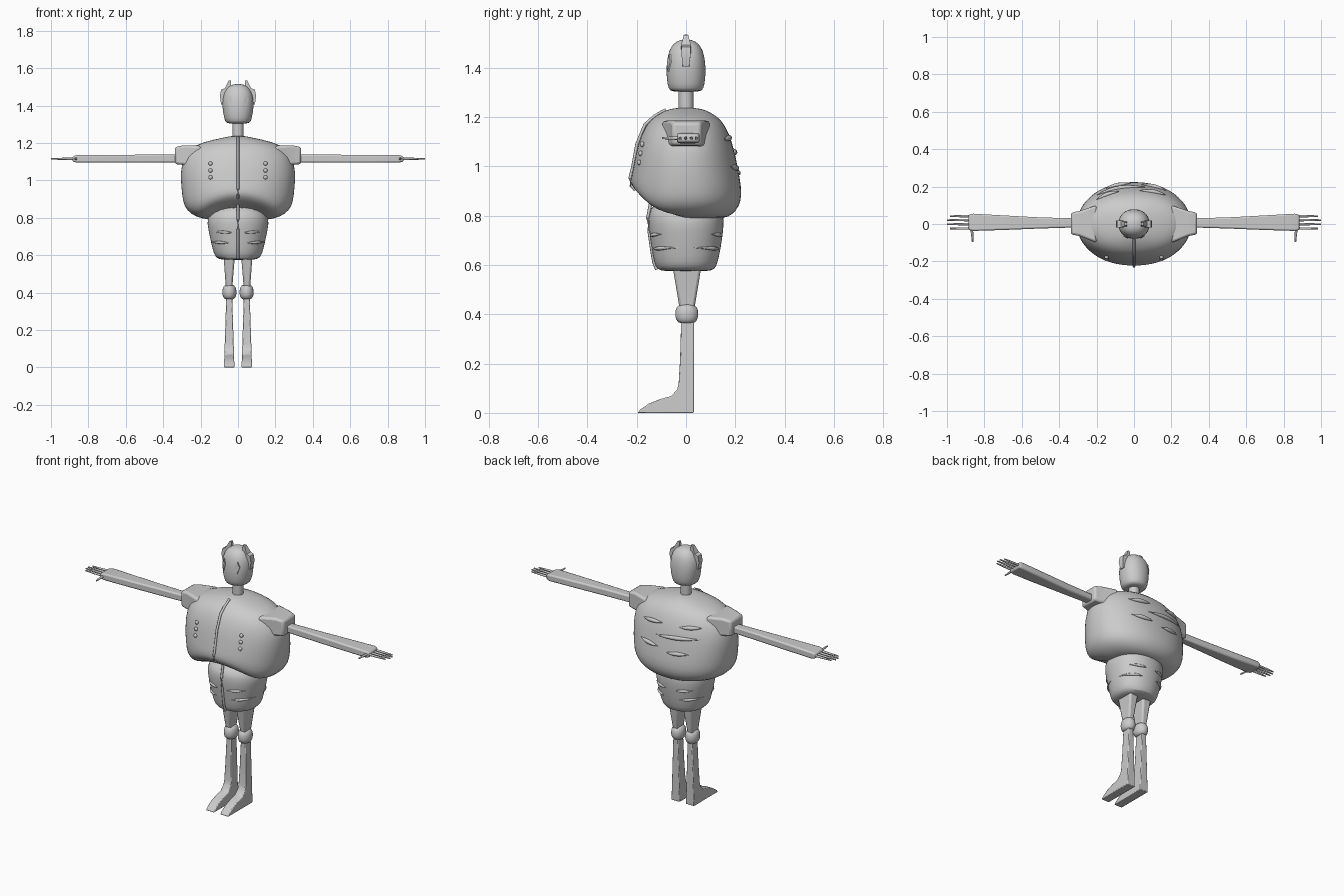
import bpy, bmesh, math
from mathutils import Vector

if "Cube" in bpy.data.objects:
    bpy.data.objects.remove(bpy.data.objects["Cube"])

POW = 2.15


def finish(ob, angle=50):
    bpy.ops.object.select_all(action='DESELECT')
    ob.select_set(True)
    bpy.context.view_layer.objects.active = ob
    bpy.ops.object.shade_smooth_by_angle(angle=math.radians(angle))
    return ob


def loft(name, rings, subsurf=0, bevel=0, angle=50):
    """Skin a list of equal-length point rings and cap both ends."""
    bm = bmesh.new()
    vs = [[bm.verts.new(p) for p in r] for r in rings]
    n = len(vs[0])
    for a, b in zip(vs, vs[1:]):
        for i in range(n):
            bm.faces.new((a[i], a[(i + 1) % n], b[(i + 1) % n], b[i]))
    bm.faces.new(vs[0])
    bm.faces.new(vs[-1])
    bmesh.ops.recalc_face_normals(bm, faces=bm.faces)
    me = bpy.data.meshes.new(name)
    bm.to_mesh(me)
    bm.free()
    ob = bpy.data.objects.new(name, me)
    bpy.context.collection.objects.link(ob)
    if bevel:
        m = ob.modifiers.new("bevel", 'BEVEL')
        m.width, m.segments = bevel, 2
    if subsurf:
        m = ob.modifiers.new("smooth", 'SUBSURF')
        m.levels = m.render_levels = subsurf
    return finish(ob, angle)


def body_pt(ring, a, lift=0.0):
    """Point on an oval ring (z, half width, front depth, back depth)."""
    z, rx, rf, rb = ring
    c, s = math.cos(a), math.sin(a)
    sup = lambda v: math.copysign(abs(v) ** (2 / POW), v)
    if lift and s < 0:
        x = abs(sup(c) * rx)
        z += lift * (1 - min(1, x / 0.22) ** 2) * min(1, max(0, (0.98 - z) / 0.16)) * min(1, -1.3 * s)
    return Vector((sup(c) * rx, sup(s) * (rb if s > 0 else rf), z))


def body(name, rings, lift=0.0, n=32):
    return loft(name, [[body_pt(r, math.tau * i / n, lift) for i in range(n)] for r in rings], subsurf=1)


def surf(rings, x, z, side):
    """Point on the body surface at given x and z, side -1 front / 1 back."""
    rings = sorted(rings, reverse=True)
    for a, b in zip(rings, rings[1:]):
        if a[0] >= z >= b[0]:
            t = (a[0] - z) / (a[0] - b[0])
            _, rx, rf, rb = [p + (q - p) * t for p, q in zip(a, b)]
            y = max(0, 1 - (abs(x) / rx) ** POW) ** (1 / POW)
            return Vector((x, side * y * (rf if side < 0 else rb), z))


def tube(name, pts, radii, n=8):
    pts = [Vector(p) for p in pts]
    rings = []
    for i, p in enumerate(pts):
        d = pts[min(i + 1, len(pts) - 1)] - pts[max(i - 1, 0)]
        q = d.to_track_quat('Z', 'Y')
        rings.append([p + q @ Vector((math.cos(math.tau * k / n), math.sin(math.tau * k / n), 0)) * radii[i]
                      for k in range(n)])
    return loft(name, rings)


def ball(name, loc, scale):
    bpy.ops.mesh.primitive_uv_sphere_add(segments=20, ring_count=12, radius=1, location=loc)
    ob = bpy.context.object
    ob.name, ob.scale = name, scale
    return finish(ob)


def box_ring(x, y0, y1, z0, z1):
    return [(x, y0, z0), (x, y1, z0), (x, y1, z1), (x, y0, z1)]


# Coat body and lower garment
COAT = [(1.238, .03, .04, .04), (1.23, .07, .08, .08), (1.205, .19, .125, .125), (1.17, .265, .165, .16),
        (1.09, .306, .198, .192), (1.0, .308, .214, .21), (.92, .3, .226, .226), (.86, .29, .222, .226),
        (.82, .255, .205, .205), (.795, .2, .18, .175), (.785, .13, .13, .13)]
SHORTS = [(.87, .14, .14, .14), (.79, .168, .155, .155), (.74, .16, .15, .152), (.67, .145, .14, .142),
          (.61, .131, .13, .129), (.582, .115, .118, .118), (.574, .08, .09, .09)]
body("coat", COAT, lift=0.085)
body("shorts", SHORTS)

# Front seams
front = -math.pi / 2
seam = [body_pt(r, front, 0.085) + Vector((0, -.001, 0)) for r in COAT[1:-2]]
tube("coat_seam", seam, [.007] * len(seam))
seam = [body_pt(r, front) for r in SHORTS[:-1]]
tube("shorts_seam", seam, [.007] * len(seam))


# Cloth folds
def fold(name, rings, x0, x1, z0, z1, side, r):
    ts = [i / 8 for i in range(9)]
    tube(name, [surf(rings, x0 + (x1 - x0) * t, z0 + (z1 - z0) * t, side) for t in ts],
         [.001 + r * math.sin(math.pi * t) for t in ts])


for x0, x1, z0, z1 in ((-.2, .06, 1.07, 1.05), (.03, .17, 1.12, 1.11), (-.2, -.08, 1.13, 1.12),
                       (.04, .17, .99, 1.0), (-.15, -.02, .98, .97)):
    fold("coat_fold", COAT, x0, x1, z0, z1, 1, .011)
for s in (-1, 1):
    for side in (-1, 1):
        for x0, x1, z in ((.03, .12, .72), (.05, .142, .665)):
            fold("shorts_fold", SHORTS, s * x0, s * x1, z, z + .005, side, .007)

# Neck and head
tube("neck", [(0, 0, 1.21), (0, 0, 1.33)], [.03, .03], 20)
HEAD = [(1.303, .055, .058, .058), (1.312, .07, .072, .072), (1.36, .08, .08, .08), (1.41, .086, .08, .08),
        (1.455, .081, .074, .074), (1.49, .066, .06, .06), (1.51, .038, .036, .036), (1.515, .012, .012, .012)]
body("head", HEAD, n=24)

for s in (-1, 1):
    # Ears: flat fins following the head sides
    prof = [(.07, 1.41, .016), (.09, 1.405, .012), (.097, 1.45, .018), (.09, 1.485, .018), (.07, 1.492, .02),
            (.05, 1.533, .009), (.037, 1.535, .006), (.038, 1.5, .014), (.06, 1.46, .02)]
    loft("ear", [[(s * x, k * h, z) for x, z, h in prof] for k in (-1, 1)], angle=35)

    # Diamond eyes
    eye = [surf(HEAD, s * x, z, -1) for x, z in ((.043, 1.455), (.056, 1.425), (.043, 1.385), (.031, 1.425))]
    loft("eye", [[p + Vector((0, dy, 0)) for p in eye] for dy in (.004, -.004)])

    # Coat buttons
    for z in (1.09, 1.053, 1.016):
        ball("button", surf(COAT, s * .147, z, -1), (.011, .009, .011))

    # Shoulder cuff and arm
    loft("shoulder_cuff", [box_ring(s * x, *d) for x, d in (
        (.2, (-.1, .1, 1.07, 1.185)), (.29, (-.065, .07, 1.082, 1.187)), (.338, (-.055, .06, 1.087, 1.178)))],
        bevel=.012)
    loft("arm", [box_ring(s * x, *d) for x, d in (
        (.3, (-.018, .03, 1.096, 1.137)), (.5, (-.024, .035, 1.094, 1.137)),
        (.7, (-.032, .046, 1.094, 1.136)), (.86, (-.037, .055, 1.095, 1.135)),
        (.885, (-.032, .05, 1.1, 1.129)))], bevel=.008)

    # Fingers and thumb
    for y, tip in ((.042, .985), (.021, 1.0), (-.001, 1.0), (-.024, .985)):
        tube("finger", [(s * .86, y, 1.115), (s * .93, y, 1.115), (s * tip, y, 1.115)], [.007, .006, .004])
    tube("thumb", [(s * .868, -.02, 1.115), (s * .865, -.06, 1.115), (s * .863, -.097, 1.115)], [.008, .006, .004])

    # Thigh
    rings = []
    for z, x0, x1, y0, y1 in ((.62, .015, .083, -.058, .062), (.58, .018, .076, -.052, .06), (.41, .032, .064, -.024, .032)):
        rings.append([(s * x0, y0, z), (s * x1, y0, z), (s * x1, y1, z), (s * x0, y1, z)])
    loft("thigh", rings, bevel=.01)

    # Knee
    loft("knee", [[(s * (.046 + .9 * r * math.cos(math.tau * i / 16)),
                    .003 + 1.12 * r * math.sin(math.tau * i / 16), z) for i in range(16)]
                  for z, r in ((.362, .024), (.372, .036), (.388, .043), (.415, .043), (.432, .036), (.442, .024))],
         subsurf=1)

    # Lower leg and foot from one side profile
    leg = [(.032, 0), (.032, .37), (-.02, .37), (-.024, .22), (-.03, .12), (-.036, .095), (-.06, .068), (-.105, .056),
           (-.15, .038), (-.185, .014), (-.197, 0)]
    edge = lambda z, k: .047 + k * (.028 - .012 * min(1, z / .37))
    loft("lower_leg", [[(s * edge(z, k), y, z) for y, z in leg] for k in (-1, 1)], bevel=.004)
